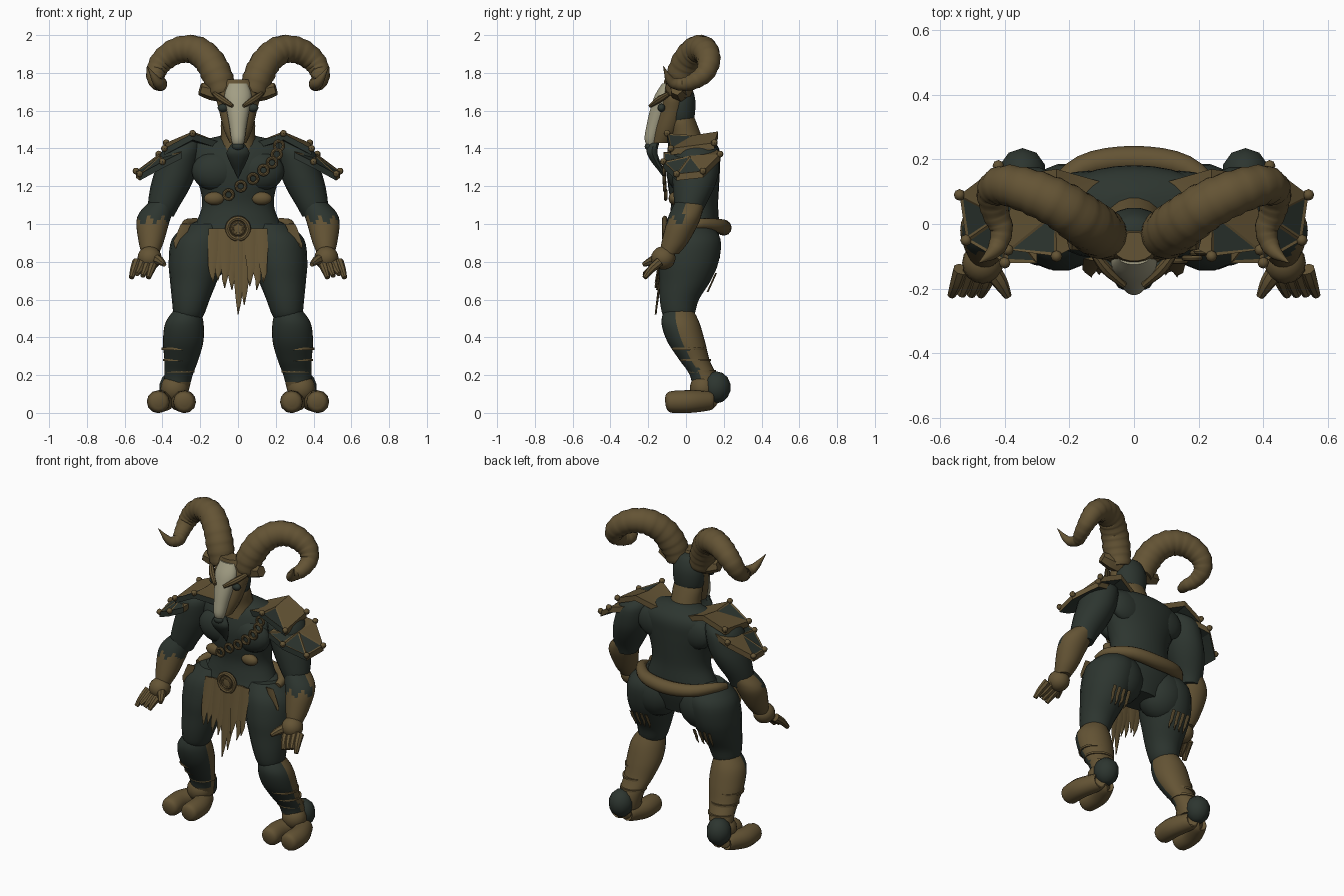
import bpy, bmesh, math, random
from mathutils import Vector, Quaternion

random.seed(4)
if "Cube" in bpy.data.objects:
    bpy.data.objects.remove(bpy.data.objects["Cube"])


def material(name, rgb):
    m = bpy.data.materials.new(name)
    m.use_nodes = True
    m.diffuse_color = (*rgb, 1)
    m.node_tree.nodes["Principled BSDF"].inputs["Base Color"].default_value = (*rgb, 1)
    return m


DARK = material("dark green hide", (.026, .036, .029))
BROWN = material("brown leather and horn", (.127, .088, .035))
BONE = material("pale bone", (.36, .34, .23))
SIDES = (("left", 1), ("right", -1))


def finish(name, bm, mat, rule=None, angle=40):
    """Turn a bmesh into an object; rule(centre, normal) picks brown faces."""
    bmesh.ops.recalc_face_normals(bm, faces=bm.faces)
    if rule:
        for f in bm.faces:
            f.material_index = int(rule(f.calc_center_median(), f.normal))
    me = bpy.data.meshes.new(name)
    bm.to_mesh(me)
    bm.free()
    me.materials.append(mat)
    if rule:
        me.materials.append(BROWN)
    me.shade_smooth()
    me.set_sharp_from_angle(angle=math.radians(angle))
    ob = bpy.data.objects.new(name, me)
    bpy.context.scene.collection.objects.link(ob)
    return ob


def spline(pts, steps):
    """Smooth curve through tuples of any length."""
    p = [pts[0]] + list(pts) + [pts[-1]]
    out = []
    for i in range(1, len(p) - 2):
        for k in range(steps):
            t = k / steps
            out.append([b + t * (c - a) / 2 + t * t * (a - 2.5 * b + 2 * c - d / 2)
                        + t ** 3 * (1.5 * (b - c) + (d - a) / 2)
                        for a, b, c, d in zip(*p[i - 1:i + 3])])
    return out + [list(pts[-1])]


def loft(name, pts, mat, s=1, n=18, steps=4, rule=None, ridge=0):
    """Rings (x, y, z, rx, ry) lie flat; rings (x, y, z, r) follow the path."""
    rings = spline(pts, steps)
    bm = bmesh.new()
    centres = [Vector((s * r[0], r[1], r[2])) for r in rings]
    q, last, loops = Quaternion(), Vector((0, 0, 1)), []
    for i, (r, c) in enumerate(zip(rings, centres)):
        if len(r) == 4:
            t = (centres[min(i + 1, len(rings) - 1)] - centres[max(i - 1, 0)]).normalized()
            q = last.rotation_difference(t) @ q
            last = t
        rx, ry = max(r[3], .002), max(r[-1], .002)
        k = 1 + ridge * (i % 3 - 1)
        ring = [Vector((rx * k * math.cos(a), ry * k * math.sin(a), 0))
                for a in (math.tau * j / n for j in range(n))]
        loops.append([bm.verts.new(c + q @ v) for v in ring])
    for a, b in zip(loops, loops[1:]):
        for j in range(n):
            bm.faces.new((a[j], a[(j + 1) % n], b[(j + 1) % n], b[j]))
    bm.faces.new(loops[0])
    bm.faces.new(loops[-1])
    return finish(name, bm, mat, rule)


def ball(name, loc, size, mat, s=1, seg=16):
    bm = bmesh.new()
    bmesh.ops.create_uvsphere(bm, u_segments=seg, v_segments=seg // 2 + 2, radius=1)
    bmesh.ops.scale(bm, vec=size, verts=bm.verts)
    bmesh.ops.translate(bm, vec=(s * loc[0], loc[1], loc[2]), verts=bm.verts)
    return finish(name, bm, mat)


def ring(name, loc, r, thick, mat):
    """Ring facing the front."""
    x, y, z = loc
    bm = bmesh.new()
    loops = []
    for a in (math.tau * i / 20 for i in range(20)):
        loops.append([bm.verts.new((x + math.cos(a) * (r + thick * math.cos(b)),
                                    y + thick * math.sin(b),
                                    z + math.sin(a) * (r + thick * math.cos(b))))
                      for b in (math.tau * j / 8 for j in range(8))])
    for i in range(20):
        a, b = loops[i - 1], loops[i]
        for j in range(8):
            bm.faces.new((a[j - 1], a[j], b[j], b[j - 1]))
    return finish(name, bm, mat)


def ribbon(name, top, tip, width, mat, s=1):
    """Tattered hanging strip, tapering to a ragged point."""
    bm = bmesh.new()
    rows = []
    for k in range(7):
        t = k / 6
        c = Vector(top).lerp(Vector(tip), t)
        w = width * (1 - t ** 4) / 2 + .002
        c.x += random.uniform(-.006, .006) * t
        rows.append([bm.verts.new((s * (c.x + d * w), c.y + e, c.z))
                     for d, e in ((-1, 0), (0, -.006), (1, 0), (0, .004))])
    for a, b in zip(rows, rows[1:]):
        for j in range(4):
            bm.faces.new((a[j - 1], a[j], b[j], b[j - 1]))
    bm.faces.new(rows[0])
    bm.faces.new(rows[-1])
    return finish(name, bm, mat)


def plate(name, corners, s):
    """Faceted armour plate: brown above, dark beneath and in front, dark inset panels."""
    bm = bmesh.new()
    pts = [Vector((s * x, y, z)) for x, y, z in corners]
    mid = sum(pts, Vector()) / len(pts) + Vector((0, 0, .025))
    drop = Vector((0, 0, -.035))
    tops = [bm.verts.new(p) for p in pts]
    lows = [bm.verts.new(p + drop) for p in pts]
    hi, lo = bm.verts.new(mid), bm.verts.new(mid + drop)
    for i in range(len(pts)):
        bm.faces.new((tops[i - 1], tops[i], hi))
        bm.faces.new((lows[i - 1], lows[i], lo))
        bm.faces.new((tops[i - 1], tops[i], lows[i], lows[i - 1]))
    bmesh.ops.recalc_face_normals(bm, faces=bm.faces)
    panels = [f for f in bm.faces if f.normal.z > .2 and
              (f.calc_center_median().y < -.045 or abs(f.calc_center_median().x) > .47)]
    bmesh.ops.inset_individual(bm, faces=panels, thickness=.016, depth=-.004)
    spots = [f.calc_center_median() for f in panels]
    return finish(name, bm, DARK, lambda c, n: n.z > -.3 and n.y > -.75 and
                  all((c - p).length > .001 for p in spots), 15)


# Torso
loft("torso", [(0, .03, .8, .17, .1), (0, .03, .92, .26, .14), (0, .04, 1, .225, .135),
               (0, .045, 1.1, .19, .125), (0, .04, 1.2, .205, .135), (0, .04, 1.3, .25, .14),
               (0, .05, 1.38, .265, .13), (0, .05, 1.43, .23, .105), (0, .04, 1.47, .08, .06)],
     DARK, n=28)

# Head, neck, cheeks and bone mask
loft("neck", [(0, .01, 1.38, .11, .1), (0, .0, 1.46, .092, .085), (0, -.02, 1.54, .09, .075),
              (0, -.03, 1.6, .07, .06)], BROWN)
loft("head", [(0, -.03, 1.5, .05, .05), (0, -.03, 1.56, .09, .075), (0, -.03, 1.66, .1, .08),
              (0, -.035, 1.73, .07, .06), (0, -.04, 1.75, .03, .03)], DARK)
loft("cheeks", [(0, -.13, 1.43, .045, .05), (0, -.1, 1.5, .075, .07), (0, -.07, 1.6, .1, .075),
                (0, -.065, 1.68, .112, .065), (0, -.07, 1.765, .065, .045)], BROWN)
loft("bone_mask", [(0, -.185, 1.41, .025, .02), (0, -.185, 1.45, .036, .035),
                   (0, -.165, 1.52, .046, .045), (0, -.14, 1.6, .06, .052),
                   (0, -.118, 1.68, .072, .048), (0, -.1, 1.745, .05, .026)], BONE)
ball("nose", (0, -.195, 1.41), (.032, .024, .022), DARK)
loft("beard", [(0, -.17, 1.43, .03, .03), (0, -.18, 1.38, .06, .03), (0, -.16, 1.33, .045, .025),
               (0, -.13, 1.28, .02, .015), (0, -.115, 1.24, 0, 0)], DARK, n=10)

# Sash of rings, rear belt and buckle
for i, (x, y, z) in enumerate(((-.05, -.108, 1.155), (.015, -.112, 1.2), (.08, -.116, 1.24),
                               (.135, -.115, 1.285), (.18, -.105, 1.325), (.205, -.09, 1.37),
                               (.217, -.085, 1.415))):
    ring(f"sash_ring_{i + 1}", (x, y, z), .024, .009, BROWN)
ring("buckle_rim", (0, -.112, .975), .055, .014, BROWN)
ring("buckle_inner_rim", (0, -.115, .975), .03, .009, BROWN)
ball("buckle", (0, -.105, .975), (.052, .016, .052), BROWN)
half = [(.28, .0, .985, .02), (.26, .08, 1, .03), (.16, .175, .99, .038)]
loft("belt", half + [(0, .2, .98, .042)] + [(-p[0], *p[1:]) for p in half[::-1]], BROWN, n=12)

# Ragged loincloth
for i, low in enumerate((.69, .7, .66, .65, .52, .57, .67, .65, .69)):
    x = -.136 + i * .034
    y = -.1 if i % 2 else -.107
    ribbon(f"loincloth_strip_{i + 1}", (x * .95, y, .975), (x, y - .053, low), .05, BROWN)

for side, s in SIDES:
    def part(label):
        return f"{side}_{label}"

    # Horns, ears and brows
    loft(part("horn"), [(.08, -.04, 1.69, .07), (.108, -.025, 1.78, .08), (.157, .01, 1.87, .079),
                        (.23, .06, 1.922, .076), (.32, .1, 1.918, .07), (.4, .12, 1.865, .062),
                        (.435, .1, 1.8, .052), (.43, .04, 1.755, .043), (.41, -.02, 1.74, .035),
                        (.43, -.08, 1.755, .025), (.48, -.12, 1.835, .001)],
         BROWN, s, n=16, steps=6, ridge=.03)
    loft(part("ear"), [(.08, -.03, 1.69, .045), (.14, -.04, 1.7, .045), (.2, -.05, 1.715, .034)],
         BROWN, s, n=6, steps=2)
    loft(part("brow"), [(.125, -.09, 1.69, .012), (.085, -.14, 1.66, .018), (.03, -.19, 1.625, .01)],
         BROWN, s, n=8)
    ball(part("eye"), (.08, -.13, 1.615), (.028, .02, .022), DARK, s)

    # Chest, back and hips
    ball(part("chest"), (.115, -.03, 1.28), (.13, .075, .105), DARK, s)
    ball(part("rib_patch"), (.125, -.06, 1.135), (.055, .032, .035), BROWN, s)
    ball(part("shoulder_blade"), (.14, .11, 1.33), (.12, .055, .1), DARK, s)
    ball(part("buttock"), (.16, .055, .87), (.15, .13, .16), DARK, s)
    ribbon(part("hip_strip"), (.275, -.075, 1), (.335, -.075, .87), .05, BROWN, s)
    for i in range(4):
        x = .17 + .035 * i
        ribbon(part(f"back_tatter_{i + 1}"), (x, .16, .74), (x, .115, .64), .02, BROWN, s)

    # Arms
    loft(part("upper_arm"), [(.26, .05, 1.44, .05, .06), (.3, .05, 1.39, .1, .12),
                             (.33, .05, 1.28, .11, .125), (.36, .04, 1.19, .105, .11),
                             (.395, .02, 1.09, .082, .08), (.4, .02, 1.04, .06, .06)], DARK, s)
    loft(part("forearm"), [(.4, .02, 1.12, .065, .075), (.435, 0, 1.06, .087, .085),
                           (.452, -.02, 1, .086, .085), (.46, -.06, .9, .065, .07),
                           (.465, -.09, .84, .045, .05)], DARK, s, n=28, steps=7,
         rule=lambda c, n: n.y > -.1 or c.z < 1.02 + .025 * math.sin(c.x * 90))
    ball(part("palm"), (.468, -.12, .82), (.064, .065, .062), BROWN, s)
    for i in range(4):
        x = .445 + .03 * i
        loft(part(f"finger_{i + 1}"), [(x, -.14, .8, .025), (x + .015, -.185, .76, .021),
                                       (x + .03, -.22, .715 + .01 * (i % 3), .013)], BROWN, s, n=8)
    loft(part("thumb"), [(.45, -.13, .82, .03), (.415, -.18, .805, .024), (.39, -.225, .785, .012)],
         BROWN, s, n=8)

    # Legs and hooved feet
    loft(part("thigh"), [(.17, .03, 1, .1, .1), (.205, .03, .92, .145, .155), (.222, .015, .8, .145, .16),
                         (.235, -.005, .7, .125, .138), (.25, -.035, .6, .1, .105),
                         (.26, -.04, .52, .08, .085), (.26, -.04, .48, .05, .05)], DARK, s)
    loft(part("shin"), [(.265, -.04, .56, .06, .07), (.283, -.03, .48, .1, .1),
                        (.29, 0, .38, .107, .1), (.3, .045, .28, .09, .08),
                        (.315, .09, .2, .075, .07), (.33, .11, .1, .065, .07)], DARK, s, n=28, steps=6,
         rule=lambda c, n: n.y > -.2 + .08 * math.sin(c.z * 60) or c.z < .17)
    for i in range(3):
        z = .22 + .06 * i
        y = .085 - .035 * i
        loft(part(f"shin_wrap_{i + 1}"), [(.31, y, z - .006, .08 + .007 * i, .076 + .007 * i),
                                          (.31, y, z + .006, .08 + .007 * i, .076 + .007 * i)],
             BROWN, s, steps=1)
    ball(part("ankle"), (.335, .09, .13), (.075, .07, .075), BROWN, s)
    ball(part("heel"), (.345, .16, .135), (.075, .077, .085), DARK, s, 10)
    for label, x, back in (("inner", .285, .32), ("outer", .42, .38)):
        loft(part(f"{label}_hoof"), [(back, .15, .065, .03), (back, .13, .065, .05),
                                     (x, .02, .06, .06), (x, -.07, .058, .058),
                                     (x, -.1, .056, .045), (x, -.11, .055, .015)], BROWN, s, n=12)

    # Shoulder armour with studs
    upper = [(.1, -.03, 1.435), (.1, .13, 1.435), (.24, .17, 1.49), (.38, .15, 1.43),
             (.39, -.08, 1.4), (.24, -.1, 1.48)]
    lower = [(.3, -.12, 1.38), (.3, .16, 1.4), (.42, .18, 1.37), (.54, .09, 1.28),
             (.52, -.05, 1.265), (.4, -.12, 1.33)]
    plate(part("upper_shoulder_plate"), upper, s)
    plate(part("lower_shoulder_plate"), lower, s)
    for i, p in enumerate(upper[3:] + lower[2:]):
        ball(part(f"stud_{i + 1}"), p, (.018, .018, .018), BROWN, s, 8)
